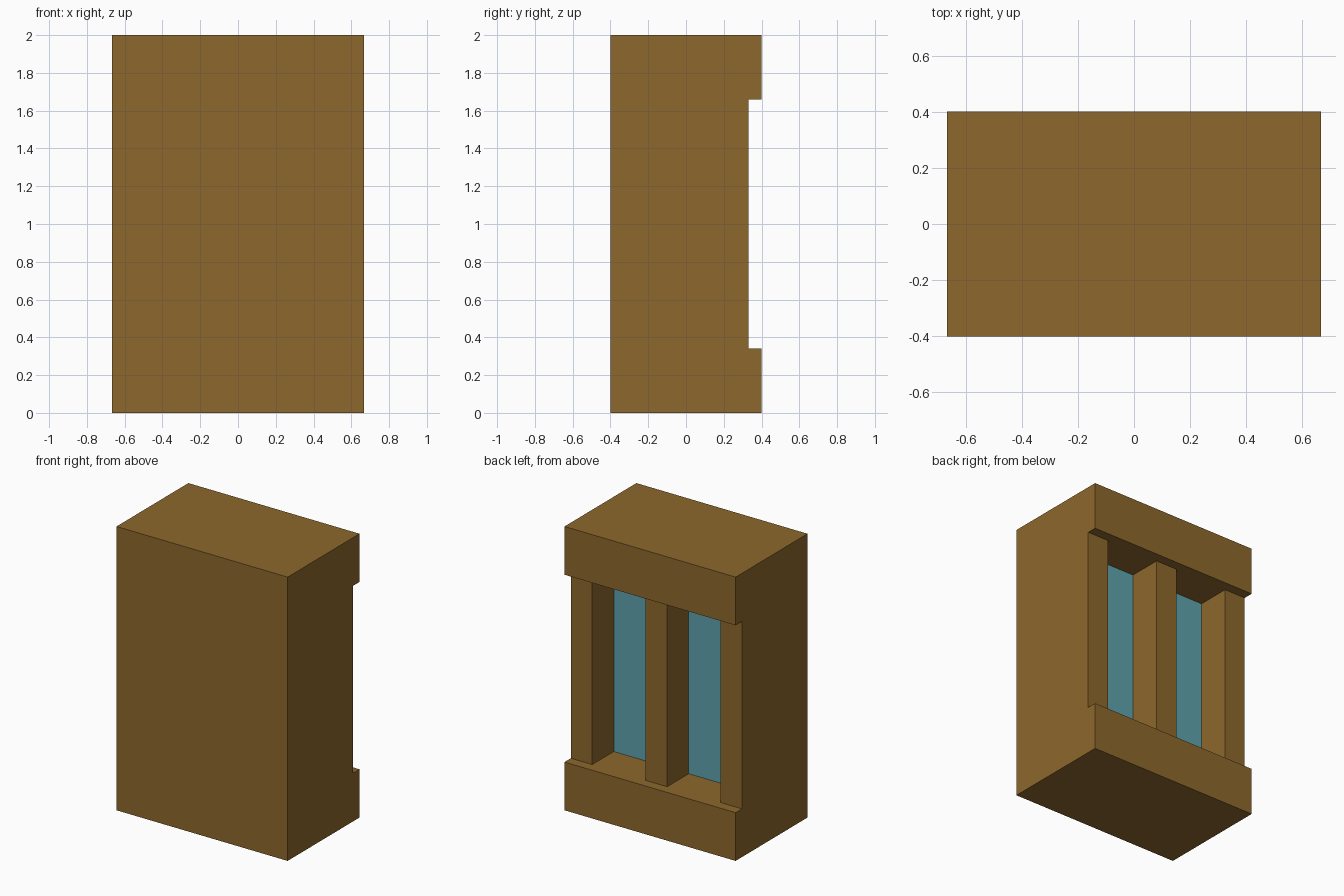
import bpy, bmesh

if "Cube" in bpy.data.objects:
    bpy.data.objects.remove(bpy.data.objects["Cube"])

W, D, H = 0.667, 0.40, 2.0       # half width, half depth, height
Z0, Z1 = 0.34, 1.66              # recess bottom and top
PILLAR_Y, GLASS_Y = 0.33, 0.086  # pillar faces and recessed wall


def material(name, rgb):
    m = bpy.data.materials.new(name)
    m.diffuse_color = (*rgb, 1.0)
    m.use_nodes = True
    m.node_tree.nodes["Principled BSDF"].inputs["Base Color"].default_value = m.diffuse_color
    return m


wood = material("brown_wood", (0.270, 0.138, 0.026))
glass = material("teal_glass", (0.114, 0.366, 0.418))


def extrude_x(name, profile, x0, x1, mat):
    """Extrude a closed (y, z) profile along x."""
    bm = bmesh.new()
    face = bm.faces.new([bm.verts.new((x0, y, z)) for y, z in profile])
    ext = bmesh.ops.extrude_face_region(bm, geom=[face])
    moved = [v for v in ext["geom"] if isinstance(v, bmesh.types.BMVert)]
    bmesh.ops.translate(bm, verts=moved, vec=(x1 - x0, 0, 0))
    bmesh.ops.recalc_face_normals(bm, faces=bm.faces)
    mesh = bpy.data.meshes.new(name)
    bm.to_mesh(mesh)
    bm.free()
    mesh.materials.append(mat)
    obj = bpy.data.objects.new(name, mesh)
    bpy.context.collection.objects.link(obj)
    return obj


def rect(y0, y1, z0, z1):
    return [(y0, z0), (y1, z0), (y1, z1), (y0, z1)]


# Main block: C-shaped side profile with base and top bands at the back
extrude_x("cabinet_body",
          [(-D, 0), (D, 0), (D, Z0), (GLASS_Y, Z0),
           (GLASS_Y, Z1), (D, Z1), (D, H), (-D, H)], -W, W, wood)

# Three upright pillars at the back
for name, x0, x1 in (("left_pillar", -W, -0.5),
                     ("middle_pillar", -0.084, 0.084),
                     ("right_pillar", 0.5, W)):
    extrude_x(name, rect(GLASS_Y, PILLAR_Y, Z0, Z1), x0, x1, wood)

# Two window panes on the recessed wall
for name, x0, x1 in (("left_pane", -0.5, -0.084), ("right_pane", 0.084, 0.5)):
    extrude_x(name, rect(GLASS_Y, GLASS_Y + 0.004, Z0, Z1), x0, x1, glass)
